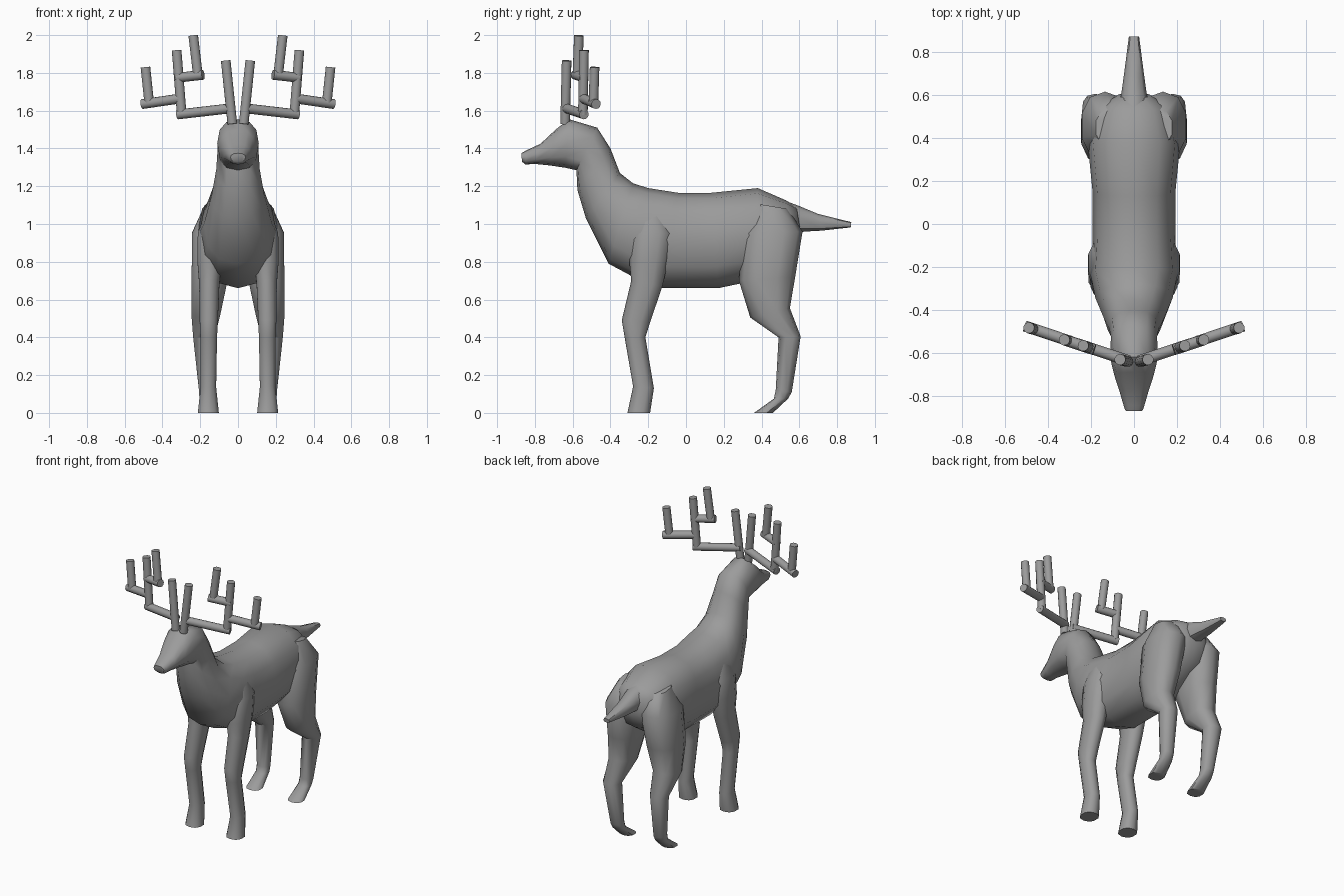
import bpy, bmesh, math
from mathutils import Vector

grey = bpy.data.materials.new("warm_grey")
grey.diffuse_color = (0.33, 0.33, 0.33, 1)


def finish(name, bm, angle):
    bmesh.ops.recalc_face_normals(bm, faces=bm.faces)
    me = bpy.data.meshes.new(name)
    bm.to_mesh(me)
    bm.free()
    me.materials.append(grey)
    ob = bpy.data.objects.new(name, me)
    bpy.context.collection.objects.link(ob)
    bpy.ops.object.select_all(action='DESELECT')
    bpy.context.view_layer.objects.active = ob
    ob.select_set(True)
    bpy.ops.object.shade_smooth_by_angle(angle=math.radians(angle))
    return ob


def loft(name, rings, sides=12, power=0.85, side=1, angle=50):
    """Each ring: (y, z) of one edge, (y, z) of the opposite edge, centre x, half width."""
    bm = bmesh.new()
    loops = []
    for (ya, za), (yb, zb), cx, hw in rings:
        loop = []
        for i in range(sides):
            a = 2 * math.pi * i / sides
            c, s = math.cos(a), math.sin(a)
            c = math.copysign(abs(c) ** power, c)
            s = math.copysign(abs(s) ** power, s)
            t = (1 - c) / 2
            loop.append(bm.verts.new((side * (cx + hw * s), ya + (yb - ya) * t, za + (zb - za) * t)))
        loops.append(loop)
    for a, b in zip(loops, loops[1:]):
        for i in range(sides):
            j = (i + 1) % sides
            bm.faces.new((a[i], a[j], b[j], b[i]))
    bm.faces.new(loops[0])
    bm.faces.new(loops[-1])
    return finish(name, bm, angle)


def rod(name, a, b, r=0.026):
    a, b = Vector(a), Vector(b)
    bm = bmesh.new()
    bmesh.ops.create_cone(bm, cap_ends=True, segments=12, radius1=r, radius2=r, depth=(b - a).length)
    q = (b - a).to_track_quat('Z', 'Y')
    for v in bm.verts:
        v.co = q @ v.co + (a + b) / 2
    return finish(name, bm, 40)


# Torso, neck and head in one skin, from rump to nose
loft("body", [
    ((0.585, 1.09), (0.61, 0.94), 0, 0.08),
    ((0.53, 1.125), (0.56, 0.83), 0, 0.165),
    ((0.38, 1.19), (0.36, 0.70), 0, 0.215),
    ((0.13, 1.165), (0.17, 0.66), 0, 0.193),
    ((-0.04, 1.165), (-0.13, 0.66), 0, 0.193),
    ((-0.20, 1.19), (-0.27, 0.715), 0, 0.203),
    ((-0.28, 1.215), (-0.41, 0.79), 0, 0.18),
    ((-0.35, 1.27), (-0.53, 1.03), 0, 0.14),
    ((-0.40, 1.40), (-0.575, 1.18), 0, 0.115),
    ((-0.47, 1.51), (-0.58, 1.285), 0, 0.108),
    ((-0.62, 1.555), (-0.64, 1.298), 0, 0.11),
    ((-0.69, 1.50), (-0.72, 1.31), 0, 0.092),
    ((-0.77, 1.425), (-0.80, 1.318), 0, 0.066),
    ((-0.845, 1.39), (-0.85, 1.315), 0, 0.048),
    ((-0.872, 1.375), (-0.868, 1.33), 0, 0.04),
])

# Tail
loft("tail", [
    ((0.52, 1.125), (0.55, 0.95), 0, 0.075),
    ((0.60, 1.095), (0.63, 0.96), 0, 0.058),
    ((0.70, 1.053), (0.72, 0.965), 0, 0.045),
    ((0.875, 1.01), (0.872, 0.982), 0, 0.024),
], sides=8)

front_leg = [
    ((-0.25, 1.08), (-0.12, 1.08), 0.12, 0.05),
    ((-0.29, 0.95), (-0.07, 0.95), 0.14, 0.076),
    ((-0.30, 0.80), (-0.09, 0.82), 0.15, 0.068),
    ((-0.29, 0.70), (-0.125, 0.67), 0.152, 0.056),
    ((-0.34, 0.49), (-0.19, 0.48), 0.155, 0.05),
    ((-0.325, 0.40), (-0.215, 0.40), 0.155, 0.046),
    ((-0.28, 0.14), (-0.17, 0.13), 0.157, 0.043),
    ((-0.31, 0.0), (-0.19, 0.0), 0.157, 0.058),
]
hind_leg = [
    ((0.36, 1.11), (0.54, 1.08), 0.10, 0.08),
    ((0.30, 0.95), (0.617, 0.96), 0.135, 0.112),
    ((0.28, 0.70), (0.578, 0.72), 0.15, 0.10),
    ((0.34, 0.505), (0.55, 0.555), 0.17, 0.08),
    ((0.49, 0.40), (0.607, 0.405), 0.18, 0.06),
    ((0.475, 0.12), (0.56, 0.11), 0.165, 0.043),
    ((0.465, 0.075), (0.54, 0.075), 0.163, 0.043),
    ((0.36, 0.0), (0.46, 0.0), 0.16, 0.052),
]
# Antler rods: main beam, brow tine, upright, outer beam and tine, inner beam and tine
antler = {
    "main_beam": ((0.025, -0.638, 1.614), (0.32, -0.54, 1.58)),
    "brow_tine": ((0.03, -0.64, 1.53), (0.065, -0.632, 1.865)),
    "upright": ((0.298, -0.546, 1.58), (0.325, -0.54, 1.92)),
    "outer_beam": ((0.30, -0.546, 1.665), (0.508, -0.476, 1.635)),
    "outer_tine": ((0.47, -0.49, 1.64), (0.49, -0.484, 1.83)),
    "inner_beam": ((0.325, -0.54, 1.774), (0.185, -0.586, 1.79)),
    "inner_tine": ((0.212, -0.575, 1.785), (0.237, -0.567, 1.998)),
}
for side, tag in ((1, "left"), (-1, "right")):
    loft("front_leg_" + tag, front_leg, sides=10, side=side)
    loft("hind_leg_" + tag, hind_leg, sides=10, side=side)
    for name, (a, b) in antler.items():
        rod(f"antler_{name}_{tag}", (side * a[0], *a[1:]), (side * b[0], *b[1:]))
